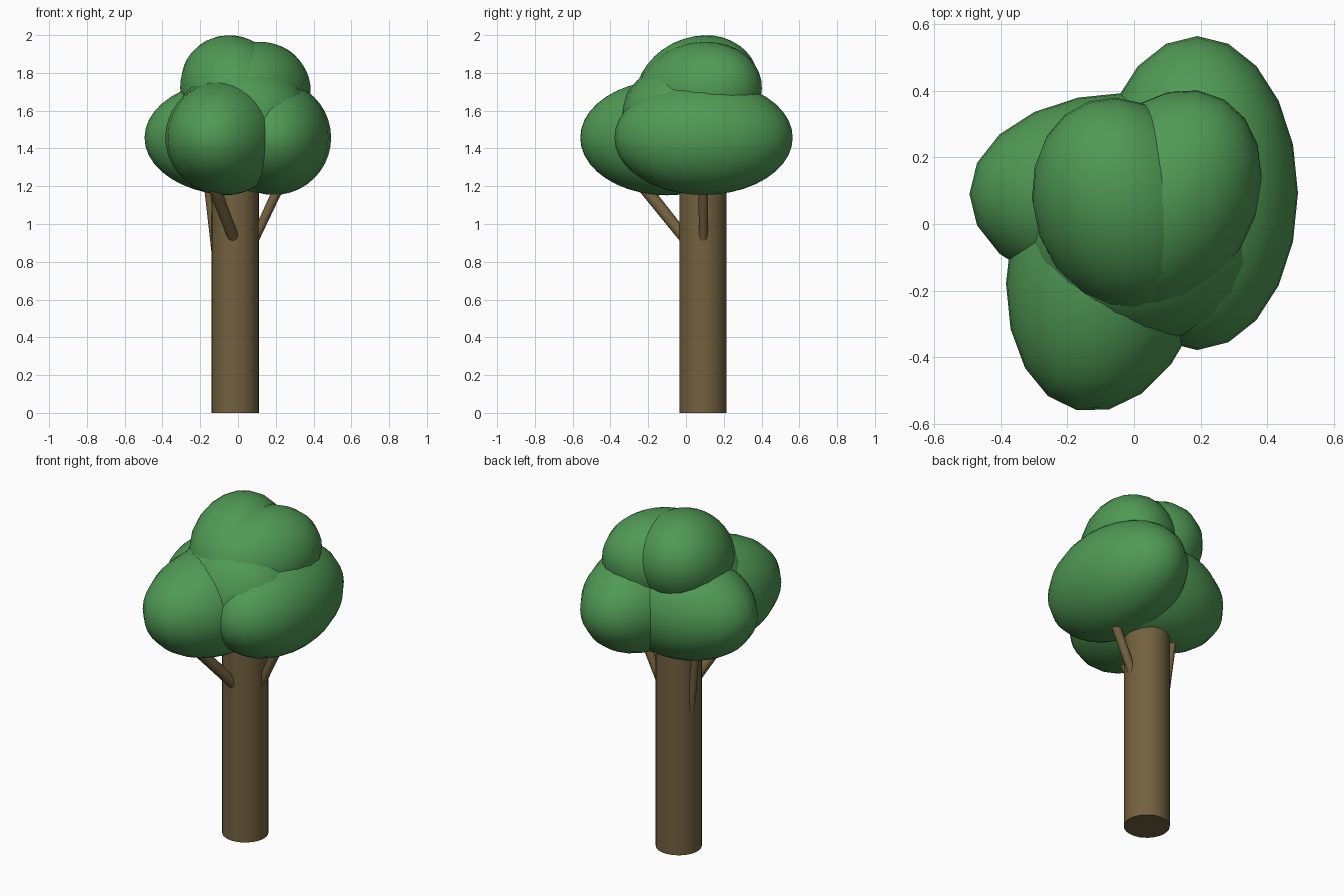
import bpy
from mathutils import Vector

if "Cube" in bpy.data.objects:
    bpy.data.objects.remove(bpy.data.objects["Cube"])


def material(name, rgb):
    m = bpy.data.materials.new(name)
    m.diffuse_color = (*rgb, 1)
    m.use_nodes = True
    m.node_tree.nodes["Principled BSDF"].inputs["Base Color"].default_value = m.diffuse_color
    return m


BARK = material("bark", (0.17, 0.12, 0.05))
LEAF = material("leaf", (0.08, 0.32, 0.09))


def finish(name, mat, angle):
    ob = bpy.context.object
    ob.name = name
    ob.data.materials.append(mat)
    bpy.ops.object.shade_smooth_by_angle(angle=angle)
    return ob


def limb(name, start, end, r1, r2, sides):
    """Tapered cylinder between two points."""
    a, b = Vector(start), Vector(end)
    bpy.ops.mesh.primitive_cone_add(vertices=sides, radius1=r1, radius2=r2,
                                    depth=(b - a).length, location=(a + b) / 2)
    bpy.context.object.rotation_euler = (b - a).to_track_quat('Z', 'Y').to_euler()
    return finish(name, BARK, 0.7)


def lobe(name, centre, axis, length, radius):
    """Leaf mass: a ball stretched along one axis (half length, radius)."""
    bpy.ops.mesh.primitive_uv_sphere_add(segments=20, ring_count=20, radius=1, location=centre)
    ob = bpy.context.object
    ob.scale = (radius, length, radius)
    ob.rotation_euler = Vector(axis).to_track_quat('Y', 'Z').to_euler()
    return finish(name, LEAF, 1.0)


# Trunk and three branches
limb("trunk", (-0.015, 0.09, 0), (-0.015, 0.09, 1.35), 0.125, 0.125, 32)
limb("right_branch", (0.07, 0.092, 0.88), (0.28, 0.092, 1.33), 0.023, 0.027, 16)
limb("front_branch", (-0.015, 0.01, 0.905), (-0.16, -0.29, 1.28), 0.03, 0.034, 16)
limb("left_branch", (-0.109, 0.12, 0.75), (-0.168, 0.14, 1.28), 0.02, 0.021, 16)

# Lower ring of leaves
lobe("lower_right_leaves", (0.19, 0.093, 1.457), (0, 1, 0), 0.472, 0.303)
lobe("lower_left_leaves", (-0.022, 0.09, 1.457), (1, 0, 0), 0.473, 0.305)
lobe("lower_front_leaves", (-0.07, -0.098, 1.457), (0.216, 0.976, 0), 0.473, 0.305)

# Upper leaves
lobe("middle_leaves", (0.03, -0.03, 1.53), (1, 0, 0), 0.36, 0.325)
lobe("upper_left_leaves", (-0.03, 0.056, 1.717), (-0.3, 0.87, 0.4), 0.34, 0.27)
lobe("upper_right_leaves", (0.09, 0.067, 1.691), (0.5, 0.85, 0.2), 0.36, 0.27)
